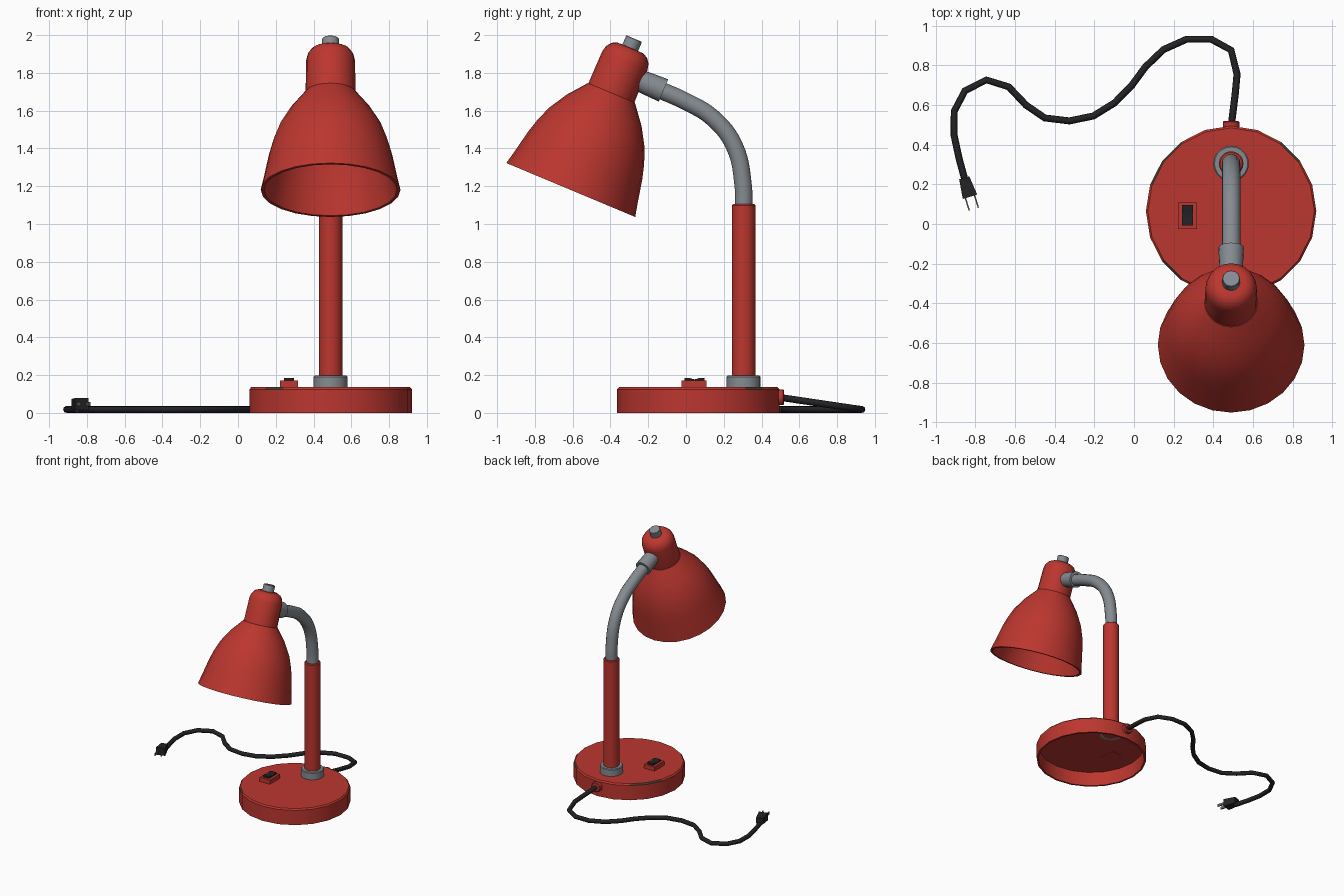
import bpy, bmesh, math
from mathutils import Matrix, Vector

if "Cube" in bpy.data.objects:
    bpy.data.objects.remove(bpy.data.objects["Cube"])


def material(name, rgb):
    m = bpy.data.materials.new(name)
    m.diffuse_color = (*rgb, 1)
    m.use_nodes = True
    m.node_tree.nodes["Principled BSDF"].inputs["Base Color"].default_value = m.diffuse_color
    return m


RED = material("red paint", (0.50, 0.037, 0.028))
GREY = material("grey metal", (0.235, 0.26, 0.285))
BLACK = material("black plastic", (0.016, 0.016, 0.018))
CHIP = material("chipped paint", (0.055, 0.05, 0.03))
PRONG = material("prong metal", (0.12, 0.11, 0.10))

X = 0.49  # lamp centre line


def smooth(me, angle=35):
    for p in me.polygons:
        p.use_smooth = True
    me.set_sharp_from_angle(angle=math.radians(angle))


def finish(name, bm, mats, matrix=Matrix()):
    bmesh.ops.recalc_face_normals(bm, faces=bm.faces)
    me = bpy.data.meshes.new(name)
    bm.to_mesh(me)
    bm.free()
    me.transform(matrix)
    for m in mats:
        me.materials.append(m)
    smooth(me)
    ob = bpy.data.objects.new(name, me)
    bpy.context.collection.objects.link(ob)
    return ob


def lathe(name, profile, mats, matrix, sides=20, rule=None):
    """Spin (radius, height) points around z; radius 0 makes a pole."""
    bm = bmesh.new()
    rings = []
    for r, z in profile:
        if r == 0:
            rings.append([bm.verts.new((0, 0, z))] * sides)
        else:
            rings.append([bm.verts.new((r * math.cos(a), r * math.sin(a), z))
                          for a in (2 * math.pi * i / sides for i in range(sides))])
    for k in range(len(rings) - 1):
        a, b = rings[k], rings[k + 1]
        for i in range(sides):
            j = (i + 1) % sides
            f = bm.faces.new(list(dict.fromkeys((a[i], a[j], b[j], b[i]))))
            if rule and rule(k, i):
                f.material_index = 1
    return finish(name, bm, mats, matrix)


def cylinder(name, r, z0, z1, mat, matrix, sides=20, bevel=0.006):
    return lathe(name, [(0, z0), (r, z0), (r, z1 - bevel), (r - bevel, z1), (0, z1)],
                 [mat], matrix, sides)


def tube(name, pts, r, mat, kind, res=2):
    cu = bpy.data.curves.new(name, 'CURVE')
    cu.dimensions = '3D'
    cu.bevel_depth, cu.bevel_resolution, cu.use_fill_caps = r, res, True
    cu.resolution_u = 6
    sp = cu.splines.new(kind)
    if kind == 'BEZIER':
        sp.bezier_points.add(len(pts) - 1)
        for b, p in zip(sp.bezier_points, pts):
            b.co = p
            b.handle_left_type = b.handle_right_type = 'AUTO'
    else:
        sp.points.add(len(pts) - 1)
        for b, p in zip(sp.points, pts):
            b.co = (*p, 1)
    cu.materials.append(mat)
    ob = bpy.data.objects.new(name, cu)
    bpy.context.collection.objects.link(ob)
    bpy.context.view_layer.objects.active = ob
    for o in bpy.context.selected_objects:
        o.select_set(False)
    ob.select_set(True)
    bpy.ops.object.convert(target='MESH')
    smooth(bpy.context.object.data, 60)


def box(name, size, mat, matrix, shape=None):
    bm = bmesh.new()
    bmesh.ops.create_cube(bm, size=1)
    for v in bm.verts:
        v.co = Vector(a * b for a, b in zip(v.co, size))
        if shape:
            shape(v.co)
    return finish(name, bm, [mat], matrix)


T = Matrix.Translation

# hollow base, open below, with a few chips on its bevelled top edge
lathe("base", [(0, 0.12), (0.415, 0.12), (0.415, 0), (0.43, 0), (0.43, 0.125),
               (0.42, 0.136), (0, 0.136)], [RED, CHIP], T((X, 0.065, 0)),
      rule=lambda k, i: k == 4 and i in (2, 7, 8, 12))

# collar and post
post = T((X, 0.305, 0))
cylinder("collar", 0.09, 0.117, 0.197, GREY, post)
cylinder("post", 0.062, 0.115, 1.105, RED, post)

# curved neck
tube("bent_neck", [(X, y, z) for y, z in
                   ((0.305, 1.06), (0.303, 1.2), (0.255, 1.415), (0.14, 1.563),
                    (0, 1.648), (-0.15, 1.715))], 0.047, GREY, 'BEZIER', 5)

# lamp head, tilted around its mouth centre
head = T((X, -0.61, 1.18)) @ Matrix.Rotation(math.radians(-22.7), 4, 'X')
outer = [(0.37, 0), (0.354, 0.07), (0.327, 0.2), (0.306, 0.275), (0.273, 0.36),
         (0.213, 0.46), (0.135, 0.557)]
inner = [(r - 0.018, z) for r, z in outer]
lathe("shade", [(0, 0.557)] + inner[::-1] + outer + [(0.125, 0.557), (0, 0.56)],
      [RED], head, 24)
lathe("lamp_housing", [(0, 0.55), (0.132, 0.55), (0.13, 0.74), (0.122, 0.775),
                       (0.102, 0.802), (0.075, 0.815), (0, 0.818)], [RED], head)
cylinder("top_knob", 0.045, 0.80, 0.869, GREY, head, 12, 0.003)
socket = T((X, -0.119, 1.707)) @ Matrix.Rotation(math.radians(67.3), 4, 'X')
lathe("neck_socket", [(0, 0.16), (0.055, 0.16), (0.06, 0.10), (0.064, 0.0), (0, 0)],
      [GREY], socket)

# switch with a dished rocker
box("switch_frame", (0.096, 0.134, 0.057), RED, T((0.27, 0.042, 0.1435)))
bm = bmesh.new()
side = [(-0.052, 0.14), (0.052, 0.14), (0.052, 0.186), (0.03, 0.186), (0, 0.177),
        (-0.03, 0.186), (-0.052, 0.186)]
face = bm.faces.new([bm.verts.new((-0.027, y, z)) for y, z in side])
ext = bmesh.ops.extrude_face_region(bm, geom=[face])
bmesh.ops.translate(bm, vec=(0.054, 0, 0),
                    verts=[g for g in ext["geom"] if isinstance(g, bmesh.types.BMVert)])
finish("switch_rocker", bm, [BLACK], T((0.27, 0.045, 0)))

# cord outlet and cord
cylinder("cord_outlet", 0.042, 0, 0.055, RED,
         T((X, 0.465, 0.083)) @ Matrix.Rotation(math.radians(-90), 4, 'X'), 12)
path = [(0.49, 0.49), (0.51, 0.65), (0.52, 0.755), (0.49, 0.877), (0.39, 0.932),
        (0.265, 0.932), (0.149, 0.88), (0.058, 0.793), (-0.013, 0.697), (-0.098, 0.611),
        (-0.205, 0.545), (-0.326, 0.52), (-0.45, 0.535), (-0.545, 0.6), (-0.632, 0.692),
        (-0.745, 0.727), (-0.853, 0.672), (-0.907, 0.569), (-0.908, 0.449),
        (-0.882, 0.328), (-0.851, 0.215)]
tube("cord", [(x, y, max(0.018, 0.083 - 0.148 * (y - 0.49)) if i < 5 else 0.018)
              for i, (x, y) in enumerate(path)], 0.018, BLACK, 'POLY')

# plug: tapered body and two prongs
plug = T((-0.842, 0.185, 0.047)) @ Matrix.Rotation(math.radians(17), 4, 'Z')


def taper(co):
    if co.y > 0:
        co.x *= 0.7
        co.z *= 0.85


box("plug_body", (0.076, 0.10, 0.062), BLACK, plug, taper)
for s in (-1, 1):
    box("plug_prong", (0.007, 0.07, 0.022), PRONG, plug @ T((s * 0.024, -0.08, 0)))
